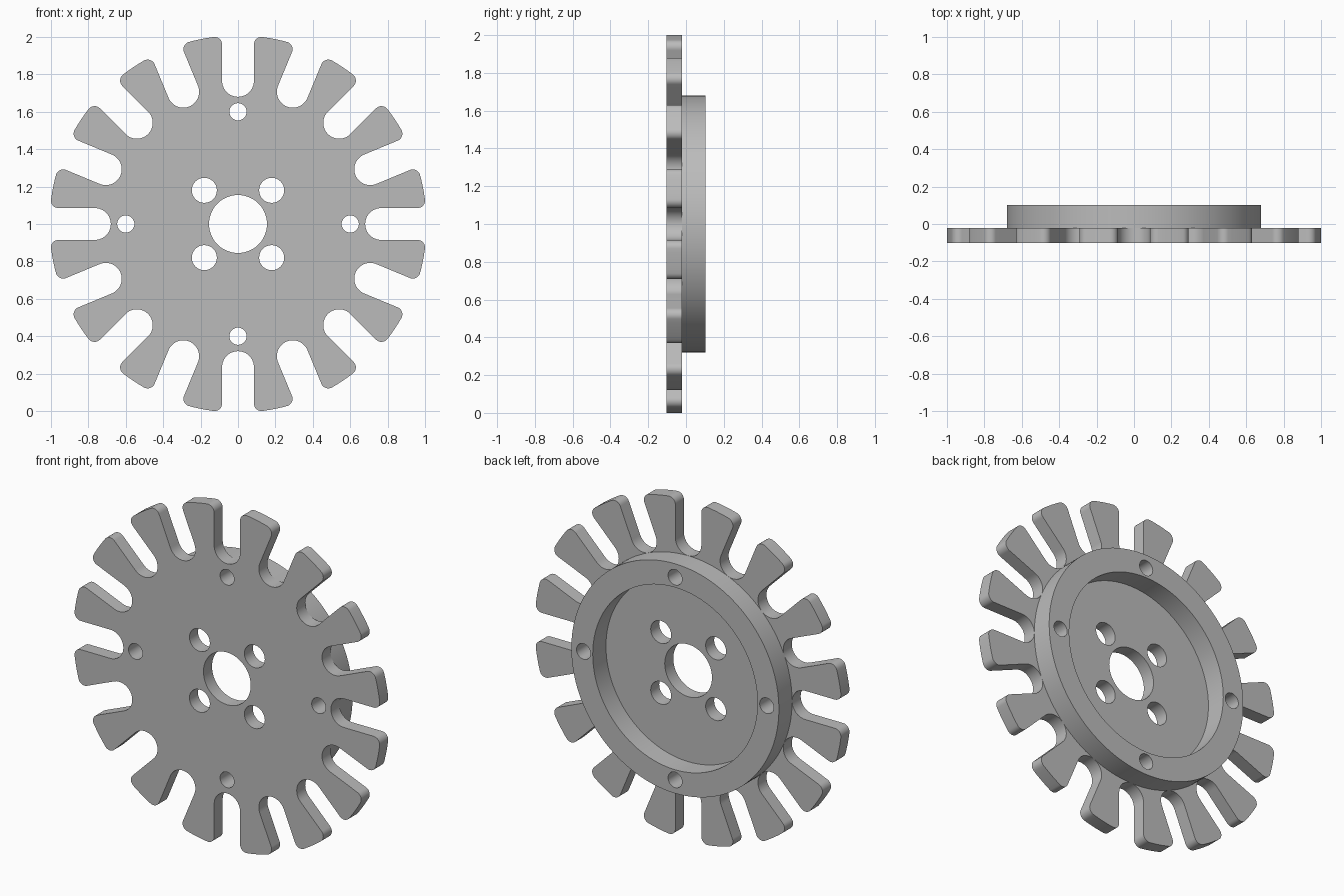
import bpy, bmesh
from math import sin, cos, pi, atan2, sqrt, radians

if "Cube" in bpy.data.objects:
    bpy.data.objects.remove(bpy.data.objects["Cube"], do_unlink=True)

SLOTS = 16
OUTER, HUB, RECESS = 1.008, 0.68, 0.54
HALF_SLOT, SLOT_CENTRE, FILLET = 0.085, 0.765, 0.04
FRONT, STEP, BACK = -0.102, -0.022, 0.102

steel = bpy.data.materials.new("grey_steel")
steel.use_nodes = True
grey = (0.5, 0.5, 0.5, 1)
steel.diffuse_color = grey
steel.node_tree.nodes["Principled BSDF"].inputs["Base Color"].default_value = grey


def arc(cx, cy, r, start, end, steps):
    return [(cx + r * cos(start + (end - start) * i / steps),
             cy + r * sin(start + (end - start) * i / steps)) for i in range(steps + 1)]


def circle(cx, cy, r, steps=48):
    return arc(cx, cy, r, 0, 2 * pi, steps)[:-1]


def slotted_outline():
    # one round-bottomed slot with filleted tips and the rim up to the next slot
    side = HALF_SLOT + FILLET
    tip = sqrt((OUTER - FILLET) ** 2 - side ** 2)
    bend = atan2(side, tip)
    pitch = 2 * pi / SLOTS
    unit = arc(tip, -side, FILLET, -bend, pi / 2, 8)
    unit += arc(SLOT_CENTRE, 0, HALF_SLOT, 1.5 * pi, pi / 2, 20)
    unit += arc(tip, side, FILLET, -pi / 2, bend, 8)
    unit += arc(0, 0, OUTER, bend, pitch - bend, 6)[1:-1]
    return [(x * cos(k * pitch) - y * sin(k * pitch), x * sin(k * pitch) + y * cos(k * pitch))
            for k in range(SLOTS) for x, y in unit]


def extruded_part(name, loops, y0, y1):
    # flat filled outline with holes, given thickness along y
    curve = bpy.data.curves.new(name, "CURVE")
    curve.dimensions = "2D"
    curve.fill_mode = "BOTH"
    curve.extrude = (y1 - y0) / 2
    for loop in loops:
        spline = curve.splines.new("POLY")
        spline.points.add(len(loop) - 1)
        for point, (x, y) in zip(spline.points, loop):
            point.co = (x, y, 0, 1)
        spline.use_cyclic_u = True
    part = bpy.data.objects.new(name, curve)
    bpy.context.collection.objects.link(part)
    part.rotation_euler.x = pi / 2
    part.location = (0, (y0 + y1) / 2, 1)
    bpy.ops.object.select_all(action="DESELECT")
    part.select_set(True)
    bpy.context.view_layer.objects.active = part
    bpy.ops.object.convert(target="MESH")
    part = bpy.context.object
    bm = bmesh.new()
    bm.from_mesh(part.data)
    bmesh.ops.remove_doubles(bm, verts=bm.verts, dist=0.0001)
    bmesh.ops.recalc_face_normals(bm, faces=bm.faces)
    bm.to_mesh(part.data)
    bm.free()
    part.data.materials.clear()
    part.data.materials.append(steel)
    bpy.ops.object.shade_smooth_by_angle(angle=radians(30))
    return part


# Bolt holes shared by both parts, and the mounting holes around the bore
bolt_holes = [circle(0.6 * cos(k * pi / 2), 0.6 * sin(k * pi / 2), 0.046, 32) for k in range(4)]
mount_holes = [circle(sx * 0.18, sz * 0.18, 0.067, 32) for sx in (-1, 1) for sz in (-1, 1)]
bore = circle(0, 0, 0.155)

extruded_part("slotted_plate", [slotted_outline(), bore] + bolt_holes + mount_holes, FRONT, STEP)
extruded_part("hub_ring", [circle(0, 0, HUB, 128), circle(0, 0, RECESS, 96)] + bolt_holes, STEP, BACK)
